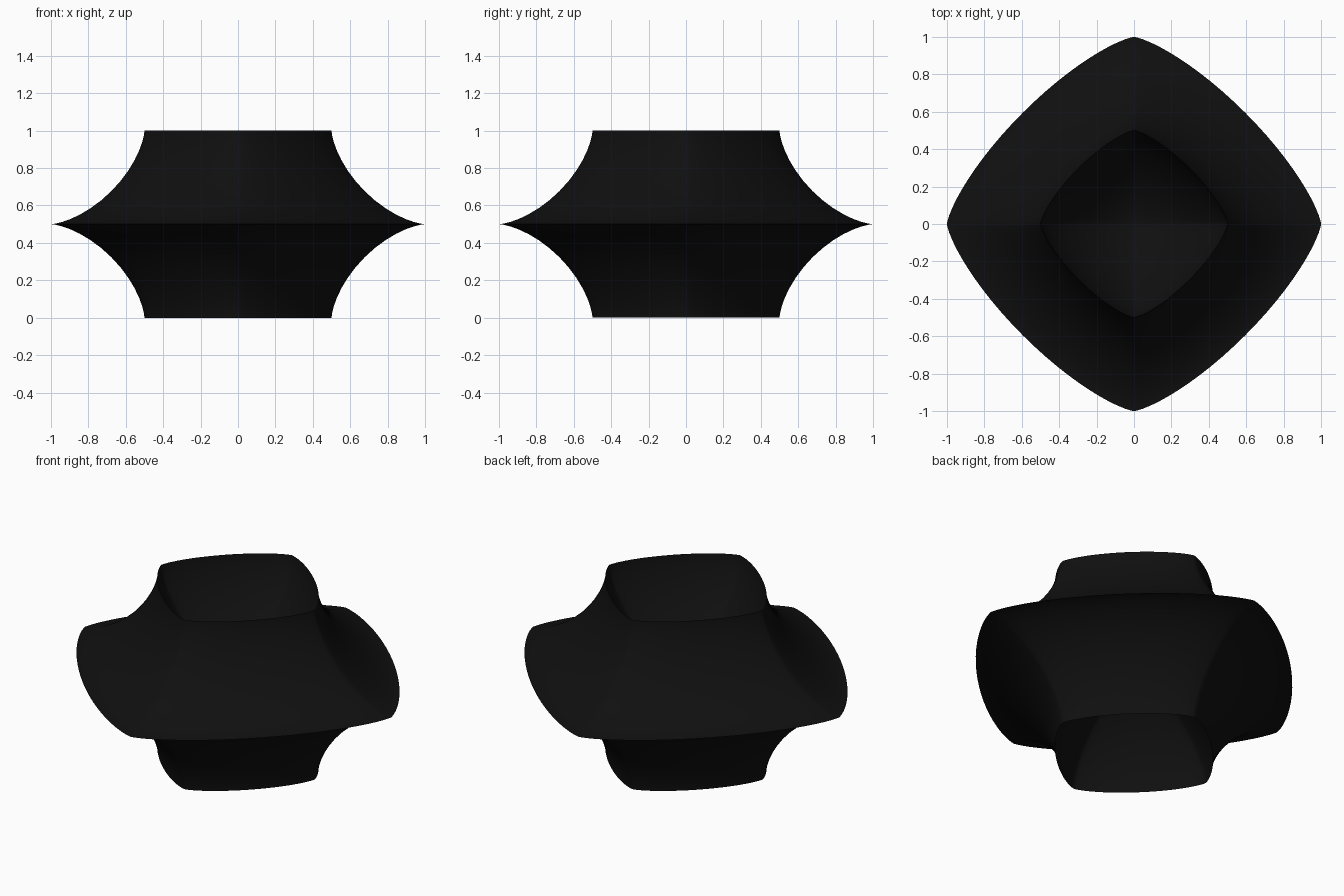
import bpy, bmesh, math

if "Cube" in bpy.data.objects:
    bpy.data.objects.remove(bpy.data.objects["Cube"])

RING, SECTION = 96, 64          # steps around the ring and around its section
RING_POWER, SECTION_POWER = 1.5, 3.0


def spow(v, p):
    """Signed power, used for super-ellipse curves."""
    return 0.0 if abs(v) < 1e-9 else math.copysign(abs(v) ** p, v)


# Star-shaped section swept around a rounded-diamond path
bm = bmesh.new()
rows = []
for i in range(RING):
    a = 2 * math.pi * i / RING
    cx, cy = spow(math.cos(a), RING_POWER), spow(math.sin(a), RING_POWER)
    row = []
    for j in range(SECTION):
        b = 2 * math.pi * j / SECTION
        r = 0.5 + 0.5 * spow(math.cos(b), SECTION_POWER)
        z = 0.5 + 0.5 * spow(math.sin(b), SECTION_POWER)
        row.append(bm.verts.new((cx * r, cy * r, z)))
    rows.append(row)
for i in range(RING):
    p, q = rows[i], rows[(i + 1) % RING]
    for j in range(SECTION):
        k = (j + 1) % SECTION
        bm.faces.new((p[j], q[j], q[k], p[k]))

# Close the pinched centre
centre = [row[SECTION // 2] for row in rows]
bmesh.ops.pointmerge(bm, verts=centre, merge_co=(0, 0, 0.5))

mesh = bpy.data.meshes.new("star_ring")
bm.to_mesh(mesh)
bm.free()
ring = bpy.data.objects.new("star_ring", mesh)
bpy.context.collection.objects.link(ring)

# Near-black colour
mat = bpy.data.materials.new("near_black")
mat.diffuse_color = (0.005, 0.005, 0.005, 1)
mat.use_nodes = True
mat.node_tree.nodes["Principled BSDF"].inputs["Base Color"].default_value = mat.diffuse_color
mesh.materials.append(mat)

bpy.context.view_layer.objects.active = ring
ring.select_set(True)
bpy.ops.object.shade_smooth_by_angle(angle=math.radians(40))
